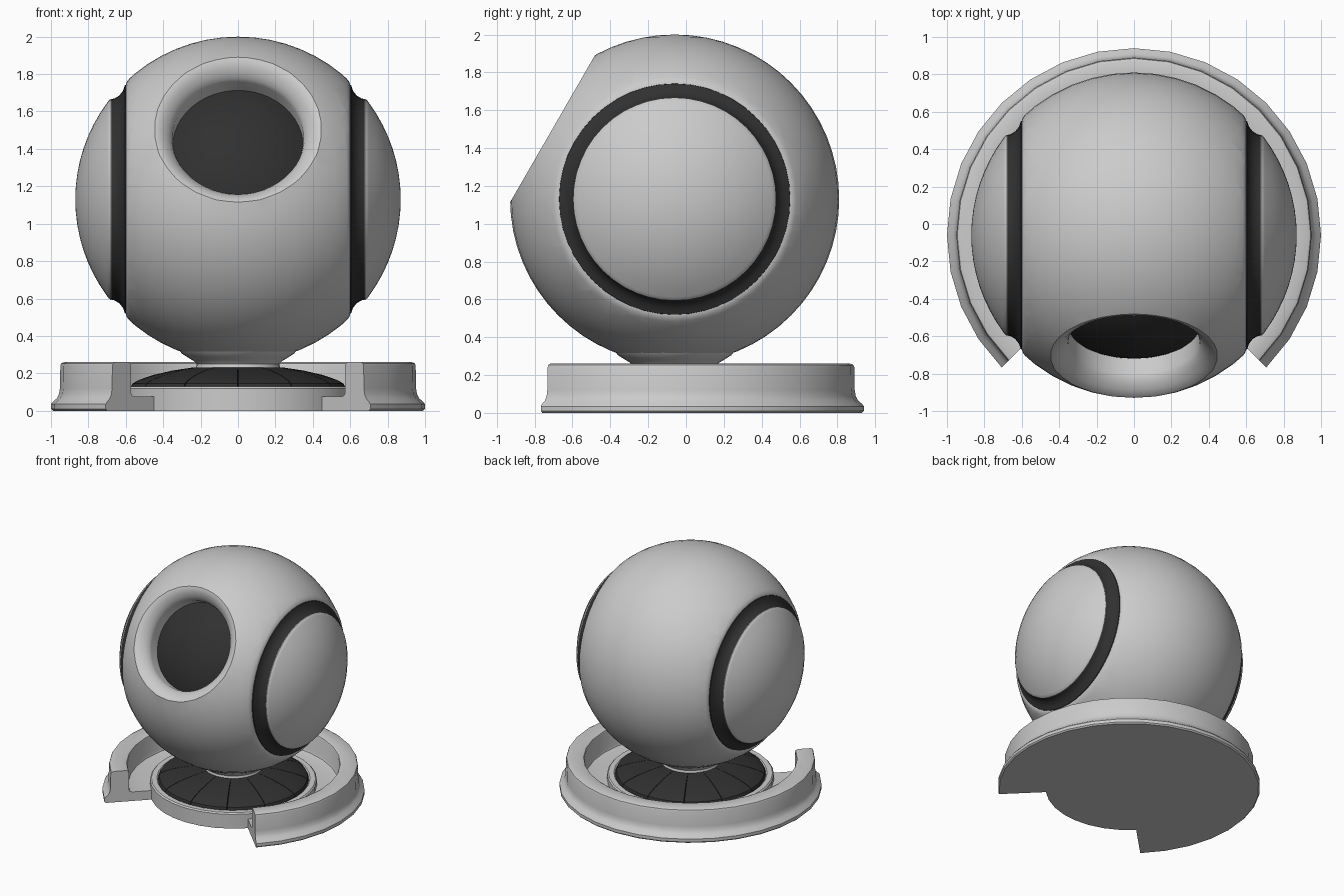
import bpy, bmesh, math
from mathutils import Matrix, Vector

if "Cube" in bpy.data.objects:
    bpy.data.objects.remove(bpy.data.objects["Cube"])

CY, CZ, R = -0.06, 1.13, 0.87          # ball centre and radius
BASE = Matrix.Translation((0, CY, 0))
BALL = Matrix.Translation((0, CY, CZ))

dark = bpy.data.materials.new("dark")
dark.diffuse_color = (0.03, 0.03, 0.03, 1)
dark.use_nodes = True
dark.node_tree.nodes["Principled BSDF"].inputs["Base Color"].default_value = dark.diffuse_color


def finish(name, bm, mat=None):
    bmesh.ops.remove_doubles(bm, verts=bm.verts, dist=1e-5)
    bmesh.ops.recalc_face_normals(bm, faces=bm.faces)
    me = bpy.data.meshes.new(name)
    bm.to_mesh(me)
    bm.free()
    ob = bpy.data.objects.new(name, me)
    bpy.context.collection.objects.link(ob)
    if mat:
        me.materials.append(mat)
    return ob


def smooth(ob, angle=30):
    bpy.ops.object.select_all(action='DESELECT')
    bpy.context.view_layer.objects.active = ob
    ob.select_set(True)
    bpy.ops.object.shade_smooth_by_angle(angle=math.radians(angle))


def lathe(name, profile, matrix, steps=32, start=0, sweep=360, mat=None, shade=True):
    """Closed (radius, height) outline revolved about local z; partial sweeps get end caps."""
    bm = bmesh.new()
    full = sweep == 360
    rings = []
    for i in range(steps if full else steps + 1):
        a = math.radians(start + sweep * i / steps)
        rings.append([bm.verts.new(matrix @ Vector((r * math.cos(a), r * math.sin(a), h)))
                      for r, h in profile])
    n = len(profile)
    for i in range(steps):
        p, q = rings[i], rings[(i + 1) % len(rings)]
        for j in range(n):
            k = (j + 1) % n
            if profile[j][0] == 0 and profile[k][0] == 0:
                continue
            bm.faces.new((p[j], p[k], q[k], q[j]))
    if not full:
        bm.faces.new(rings[0])
        bm.faces.new(rings[-1])
    ob = finish(name, bm, mat)
    if shade:
        smooth(ob)
    return ob


def sphere(name, radius, mat=None):
    bm = bmesh.new()
    bmesh.ops.create_uvsphere(bm, u_segments=48, v_segments=32, radius=radius, matrix=BALL)
    return finish(name, bm, mat)


# Ball shell with a tilted front port and two flat sides
ball = sphere("ball_shell", R)
port_axis = BALL @ Matrix.Rotation(math.radians(60), 4, 'X')
port = [(0, .3), (.35, .3), (.35, .65), (.357, .675), (.375, .70), (.40, .725),
        (.43, .742), (.5, .755), (.5, 1), (0, 1)]
cutters = [lathe("port_cutter", port, port_axis, 48, shade=False)]
side_cut = [(0, .6), (.612, .6), (.63, .594), (.65, .578), (.69, .55), (.95, .8), (.95, 1), (0, 1)]
sides = [("right", 1), ("left", -1)]
for label, s in sides:
    axis = BALL @ Matrix.Rotation(s * math.pi / 2, 4, 'Y')
    cutters.append(lathe(label + "_side_cutter", side_cut, axis, 48, shade=False))
bpy.context.view_layer.objects.active = ball
for c in cutters:
    m = ball.modifiers.new(c.name, 'BOOLEAN')
    m.operation, m.object, m.solver = 'DIFFERENCE', c, 'EXACT'
    bpy.ops.object.modifier_apply(modifier=m.name)
    bpy.data.objects.remove(c)
smooth(ball, 35)

# Dark core seen through the port
smooth(sphere("inner_core", 0.66, dark))

# Side caps with dark grooves behind them
groove = [(0, .59), (.613, .59), (.61, .605), (.58, .615), (.555, .635), (.54, .66),
          (.535, .68), (0, .68)]
cap = [(0, .66), (.525, .66), (.535, .668), (.537, .68), (.53, .69)]
cap += [(R * math.sin(t), R * math.cos(t)) for t in
        (math.radians(36.5 * (1 - i / 8)) for i in range(8))] + [(0, R)]
for label, s in sides:
    axis = BALL @ Matrix.Rotation(s * math.pi / 2, 4, 'Y')
    lathe(label + "_groove", groove, axis, 48, mat=dark)
    lathe(label + "_cap", cap, axis, 48)

# Neck collar under the ball
lathe("neck_collar", [(0, .34), (.305, .34), (.315, .325), (.30, .305), (.26, .28), (.235, .265),
                      (.222, .25), (.225, .23), (.235, .215), (.235, .15), (0, .15)], BASE)

# Round plinth with raised rim
lathe("plinth", [(0, 0), (.636, 0), (.636, .12), (.626, .13), (.585, .13), (.575, .12),
                 (.575, .10), (0, .10)], BASE)

# Dark segmented dome
panel = [(.574, .10), (.574, .125), (.565, .145), (.53, .165), (.45, .192), (.35, .215),
         (.25, .23), (.18, .232), (.18, .10)]
for i in range(12):
    lathe(f"dome_panel_{i + 1}", panel, BASE, 4, -90 + 30 * i + .25, 29.5, dark)

# Open outer ring, gap at the front
ring = [(.636, 0), (.99, 0), (1, .01), (1, .035), (.99, .048), (.97, .065), (.957, .09),
        (.952, .12), (.95, .24), (.945, .253), (.93, .26), (.83, .26), (.815, .253),
        (.81, .24), (.81, .10), (.803, .083), (.785, .076), (.636, .076)]
lathe("base_ring", ring, BASE, 24, -45, 270)
